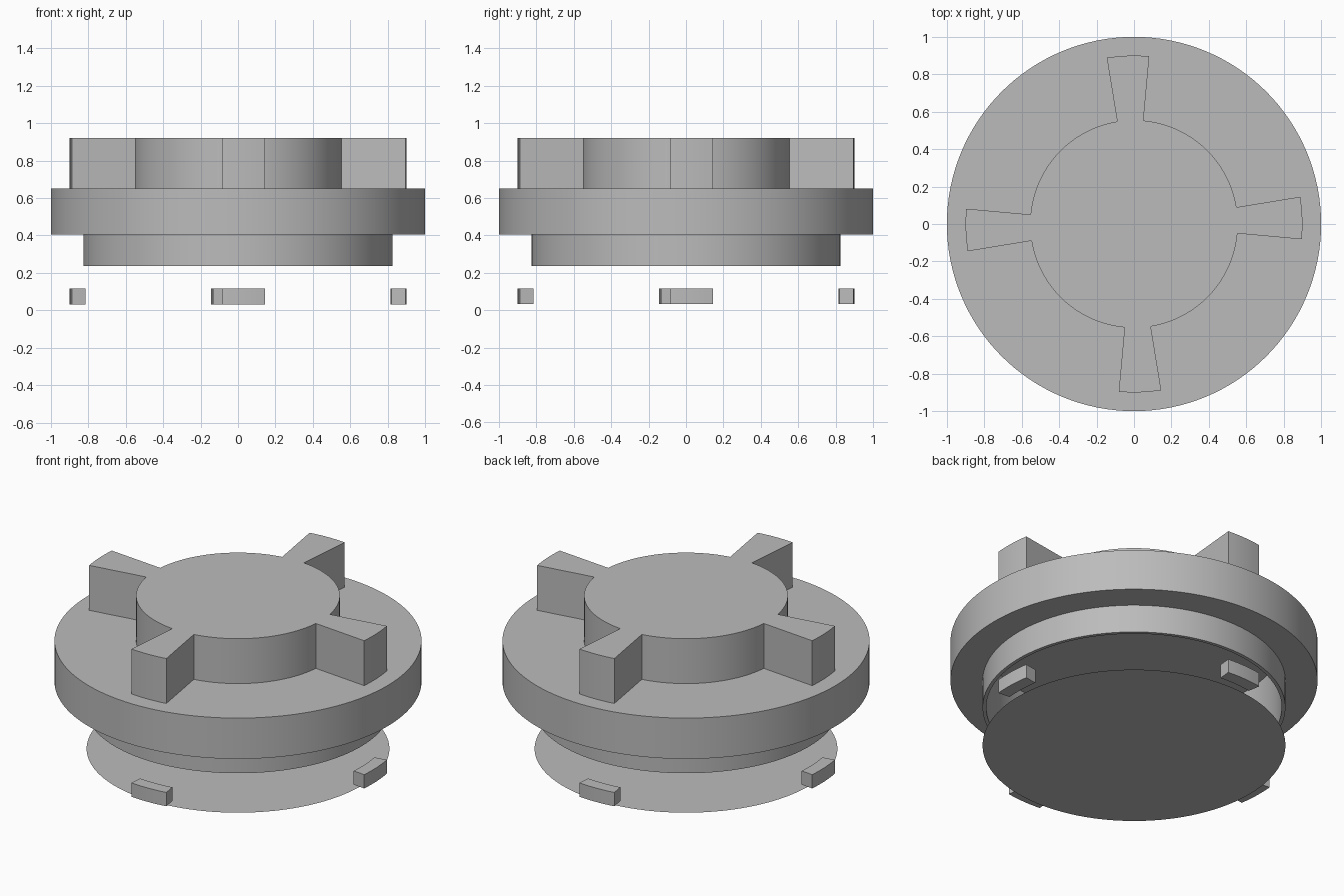
import bpy
import bmesh
from math import cos, sin, pi, radians

SEGMENTS = 128

cube = bpy.data.objects.get("Cube")
if cube:
    bpy.data.objects.remove(cube, do_unlink=True)

grey = bpy.data.materials.new("plain grey")
grey.use_nodes = True
grey.diffuse_color = (0.5, 0.5, 0.5, 1)
grey.node_tree.nodes["Principled BSDF"].inputs["Base Color"].default_value = grey.diffuse_color


def finish(name, bm):
    """Turn a bmesh into a named object with smooth sides and sharp rims."""
    bmesh.ops.recalc_face_normals(bm, faces=bm.faces)
    mesh = bpy.data.meshes.new(name)
    bm.to_mesh(mesh)
    bm.free()
    mesh.materials.append(grey)
    obj = bpy.data.objects.new(name, mesh)
    bpy.context.collection.objects.link(obj)
    bpy.ops.object.select_all(action='DESELECT')
    obj.select_set(True)
    bpy.context.view_layer.objects.active = obj
    bpy.ops.object.shade_smooth_by_angle(angle=radians(30))
    return obj


def arc(radius, start, end, steps):
    """Points on a circle between two angles in degrees."""
    angles = [radians(start + (end - start) * i / steps) for i in range(steps + 1)]
    return [(radius * cos(a), radius * sin(a)) for a in angles]


def prism(name, outline, bottom, top):
    """Extrude a flat outline between two heights."""
    bm = bmesh.new()
    face = bm.faces.new([bm.verts.new((x, y, bottom)) for x, y in outline])
    result = bmesh.ops.extrude_face_region(bm, geom=[face], use_keep_orig=True)
    raised = [g for g in result["geom"] if isinstance(g, bmesh.types.BMVert)]
    bmesh.ops.translate(bm, vec=(0, 0, top - bottom), verts=raised)
    return finish(name, bm)


def lathe(name, profile):
    """Spin a (radius, height) profile around the z axis."""
    bm = bmesh.new()
    verts = [bm.verts.new((r, 0, z)) for r, z in profile]
    edges = [bm.edges.new(pair) for pair in zip(verts, verts[1:])]
    bmesh.ops.spin(bm, geom=verts + edges, cent=(0, 0, 0), axis=(0, 0, 1),
                   angle=2 * pi, steps=SEGMENTS)
    bmesh.ops.remove_doubles(bm, verts=bm.verts, dist=0.0001)
    return finish(name, bm)


# Wide flange with a hollow neck below it
lathe("flange_and_neck", [
    (0, 0.65), (1, 0.65), (1, 0.405), (0.825, 0.405),
    (0.825, 0.237), (0.805, 0.237), (0.805, 0.643), (0, 0.643)])

# Round grip with four flared lugs, as one outline
LUG_START, LUG_END = -5.2, 9.3
grip = []
for turn in range(0, 360, 90):
    grip += arc(0.9, turn + LUG_START, turn + LUG_END, 6)
    grip += arc(0.555, turn + LUG_END, turn + 90 + LUG_START, 28)
prism("grip", grip, 0.65, 0.92)

# Thin base sheet
bm = bmesh.new()
bmesh.ops.create_circle(bm, cap_ends=True, radius=0.825, segments=SEGMENTS)
finish("base_disc", bm)

# Four locking tabs lined up with the lugs
for name, turn in (("left", 0), ("back", 90), ("right", 180), ("front", 270)):
    start, end = turn + LUG_START, turn + LUG_END
    prism(name + "_tab", arc(0.9, start, end, 6) + arc(0.825, end, start, 6), 0.032, 0.115)
